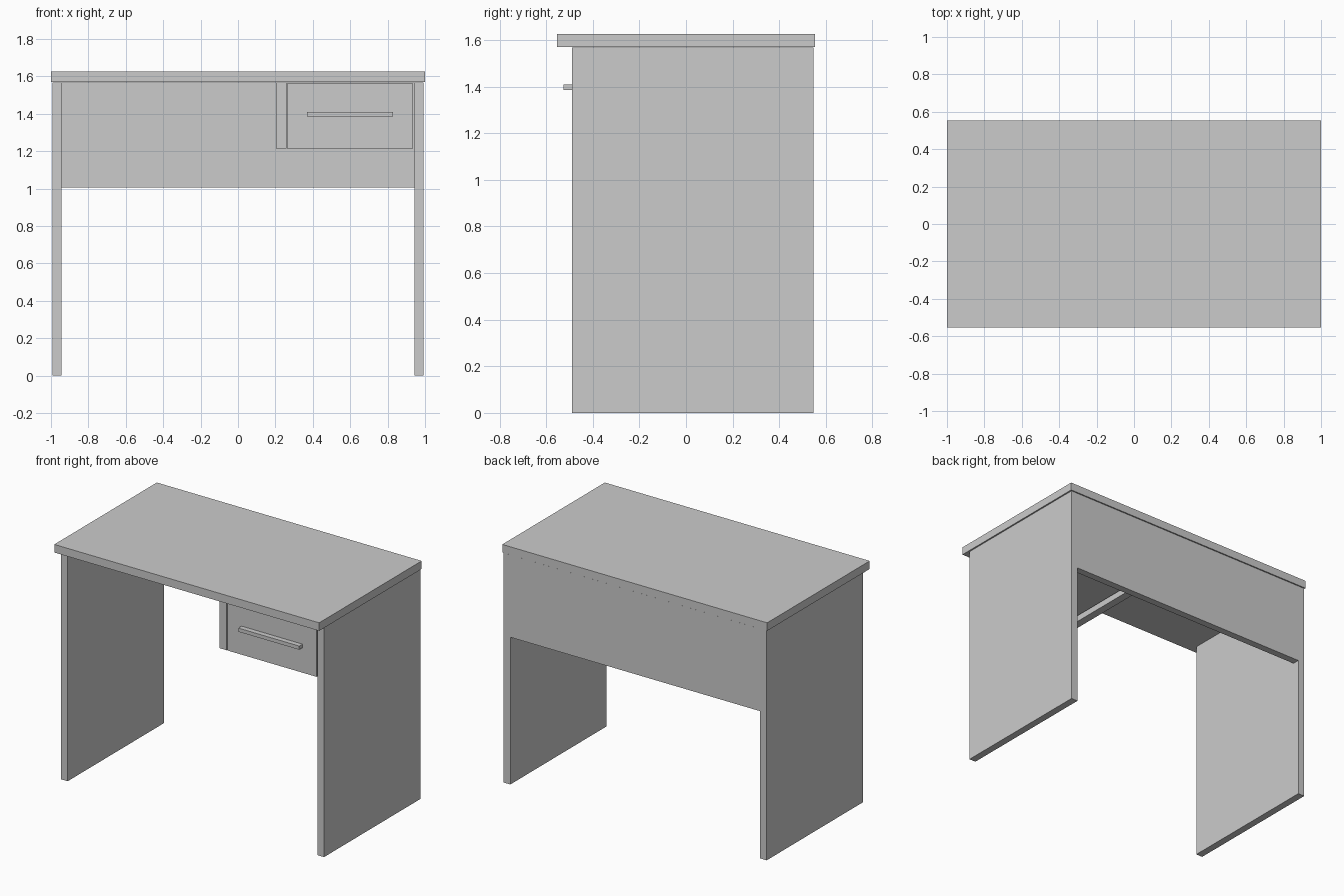
import bpy

if "Cube" in bpy.data.objects:
    bpy.data.objects.remove(bpy.data.objects["Cube"])

grey = bpy.data.materials.new("plain grey")
grey.diffuse_color = (0.6, 0.6, 0.6, 1.0)
grey.use_nodes = True
grey.node_tree.nodes["Principled BSDF"].inputs["Base Color"].default_value = grey.diffuse_color


def box(name, x, y, z):
    """Axis-aligned board given as (min, max) ranges."""
    spans = (x, y, z)
    bpy.ops.mesh.primitive_cube_add(size=1, location=[(a + b) / 2 for a, b in spans])
    ob = bpy.context.object
    ob.name = name
    ob.scale = [b - a for a, b in spans]
    bpy.ops.object.transform_apply(location=False, rotation=False, scale=True)
    ob.data.materials.append(grey)
    return ob


FRONT, BACK, UNDER = -0.49, 0.548, 1.567

# Main carcass
box("desk_top", (-1, 1), (-0.553, 0.553), (1.57, 1.625))
for name, s in (("left_side_panel", -1), ("right_side_panel", 1)):
    box(name, sorted((s * 0.943, s * 0.993)), (FRONT, BACK), (0, UNDER))
box("back_panel", (-0.943, 0.943), (BACK - 0.05, BACK), (1.005, UNDER))
box("drawer_divider", (0.203, 0.258), (FRONT, BACK - 0.05), (1.215, UNDER))

# Drawer: front board, open tray behind it, handle
box("drawer_front", (0.263, 0.935), (FRONT, FRONT + 0.04), (1.215, 1.562))
box("drawer_bottom", (0.272, 0.93), (FRONT + 0.04, 0.47), (1.245, 1.265))
for name, x in (("drawer_left_side", 0.272), ("drawer_right_side", 0.91)):
    box(name, (x, x + 0.02), (FRONT + 0.04, 0.47), (1.265, 1.53))
box("drawer_back", (0.292, 0.91), (0.45, 0.47), (1.265, 1.53))
box("drawer_handle", (0.37, 0.83), (-0.525, FRONT), (1.385, 1.41))
